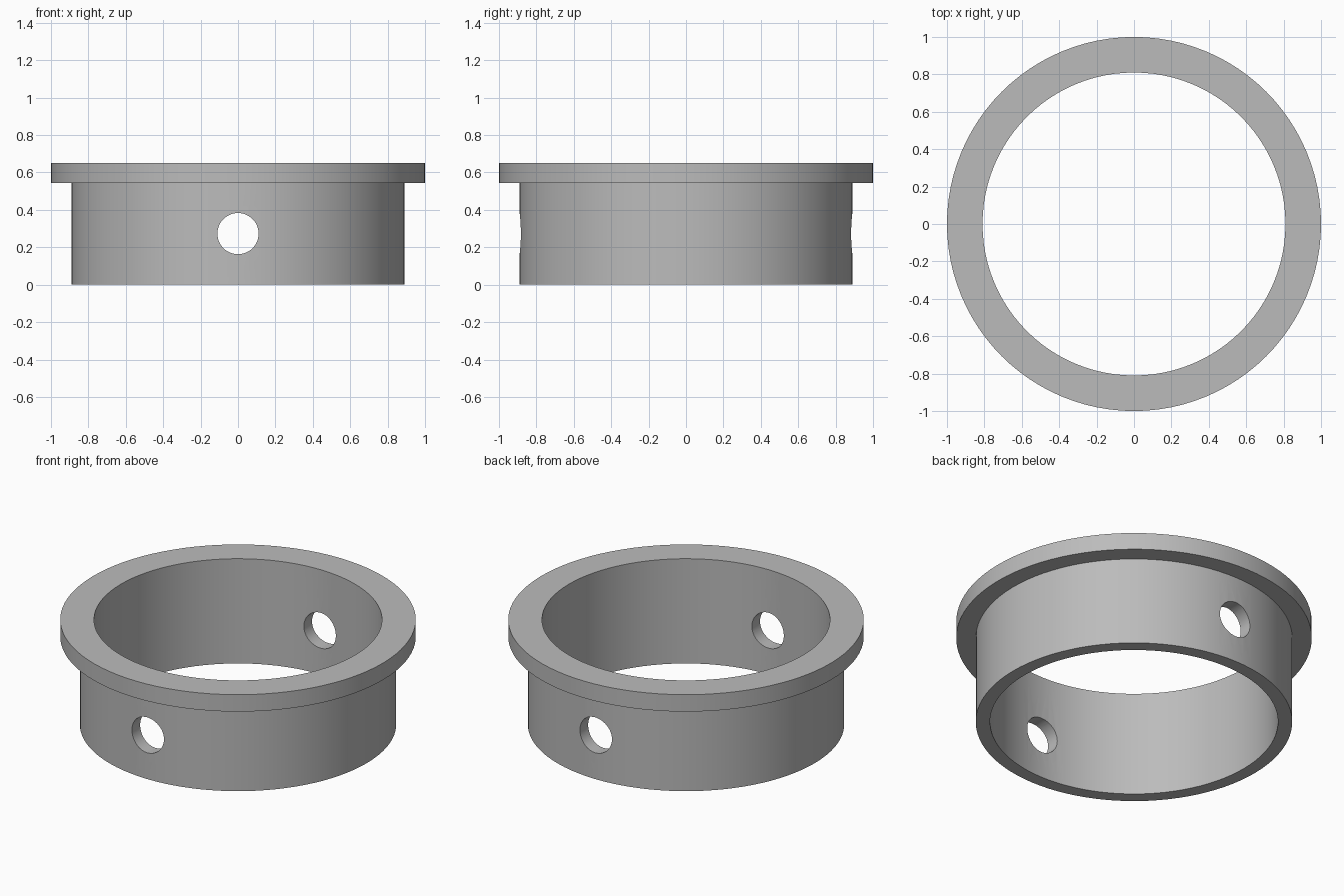
import bpy, bmesh, math
from mathutils import Matrix

cube = bpy.data.objects.get("Cube")
if cube:
    bpy.data.objects.remove(cube, do_unlink=True)

SEGMENTS = 96
BORE, BODY, FLANGE = 0.81, 0.89, 1.0
HEIGHT, LEDGE = 0.65, 0.545
HOLE_Z, HOLE_R = 0.273, 0.11

grey = bpy.data.materials.new("plain grey")
grey.use_nodes = True
colour = (0.5, 0.5, 0.5, 1)
grey.diffuse_color = colour
grey.node_tree.nodes["Principled BSDF"].inputs["Base Color"].default_value = colour


def add_object(name, bm):
    mesh = bpy.data.meshes.new(name)
    bmesh.ops.recalc_face_normals(bm, faces=bm.faces)
    bm.to_mesh(mesh)
    bm.free()
    mesh.materials.append(grey)
    obj = bpy.data.objects.new(name, mesh)
    bpy.context.collection.objects.link(obj)
    return obj


# Flanged sleeve: closed cross-section spun around the z axis
profile = [(BORE, 0), (BODY, 0), (BODY, LEDGE), (FLANGE, LEDGE),
           (FLANGE, HEIGHT), (BORE, HEIGHT)]
bm = bmesh.new()
verts = [bm.verts.new((r, 0, z)) for r, z in profile]
edges = [bm.edges.new((v, verts[i - 1])) for i, v in enumerate(verts)]
bmesh.ops.spin(bm, geom=verts + edges, cent=(0, 0, 0), axis=(0, 0, 1),
               angle=math.tau, steps=SEGMENTS, use_duplicate=False)
bmesh.ops.remove_doubles(bm, verts=bm.verts, dist=0.0001)
sleeve = add_object("flanged_sleeve", bm)

# Cross-drilled pin hole, front to back
bm = bmesh.new()
bmesh.ops.create_cone(bm, cap_ends=True, segments=48, radius1=HOLE_R,
                      radius2=HOLE_R, depth=3,
                      matrix=Matrix.Translation((0, 0, HOLE_Z))
                      @ Matrix.Rotation(math.pi / 2, 4, "X"))
drill = add_object("pin_hole_cutter", bm)
drill.hide_render = True
drill.hide_viewport = True

cut = sleeve.modifiers.new("pin_holes", "BOOLEAN")
cut.operation = "DIFFERENCE"
cut.solver = "EXACT"
cut.object = drill

# Bake the cut, then smooth the round walls while keeping crisp rims
bpy.context.view_layer.update()
result = sleeve.evaluated_get(bpy.context.evaluated_depsgraph_get())
sleeve.data = bpy.data.meshes.new_from_object(result)
sleeve.modifiers.clear()
bpy.data.objects.remove(drill, do_unlink=True)

bpy.ops.object.select_all(action="DESELECT")
sleeve.select_set(True)
bpy.context.view_layer.objects.active = sleeve
bpy.ops.object.shade_smooth_by_angle(angle=math.radians(30))
